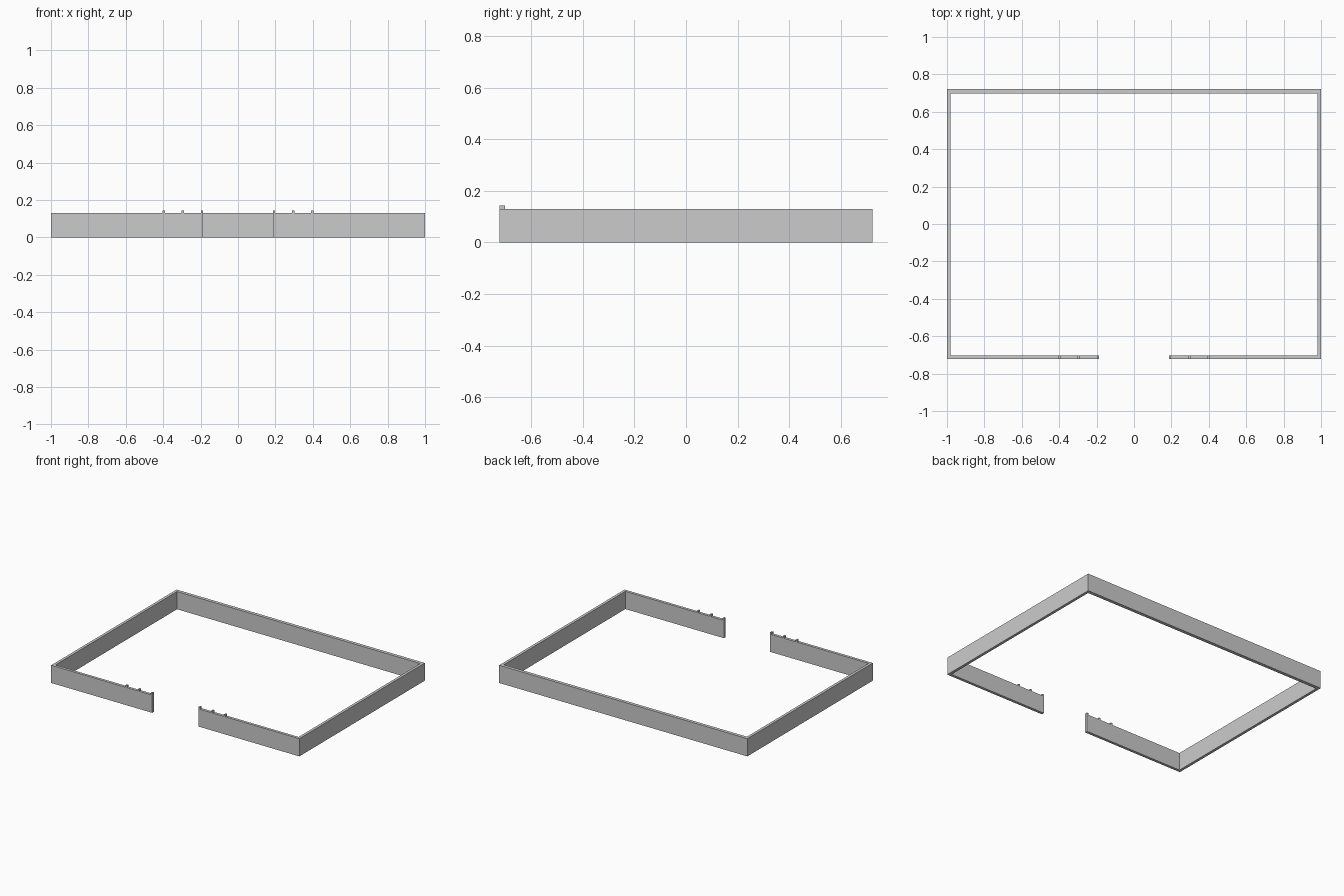
import bpy

if "Cube" in bpy.data.objects:
    bpy.data.objects.remove(bpy.data.objects["Cube"])

X, Y, H = 1.0, 0.722, 0.129   # half width, half depth, wall height
T = 0.02                      # wall thickness
GATE = 0.186                  # half width of the front opening
TOP = 0.143                   # top of the small blocks


def box(name, x0, x1, y0, y1, z0, z1):
    bpy.ops.mesh.primitive_cube_add(size=1, location=((x0 + x1) / 2, (y0 + y1) / 2, (z0 + z1) / 2))
    ob = bpy.context.object
    ob.name = name
    ob.scale = (x1 - x0, y1 - y0, z1 - z0)
    bpy.ops.object.transform_apply(location=True, rotation=False, scale=True)
    return ob


def both_sides(name, x0, x1, y0, y1, z0, z1):
    box("right_" + name, x0, x1, y0, y1, z0, z1)
    box("left_" + name, -x1, -x0, y0, y1, z0, z1)


# Back wall, slightly thicker
box("back_wall", -X, X, Y - 0.024, Y, 0, H)

# Side walls between front and back
both_sides("side_wall", X - T, X, -Y + T, Y - 0.024, 0, H)

# Front walls either side of the opening
both_sides("front_wall", GATE, X, -Y, -Y + T, 0, H)

# Small blocks along the top by the opening
for i, x in enumerate((GATE, 0.289, 0.391)):
    both_sides(f"top_block_{i + 1}", x, x + 0.012, -Y, -Y + T, H, TOP)
